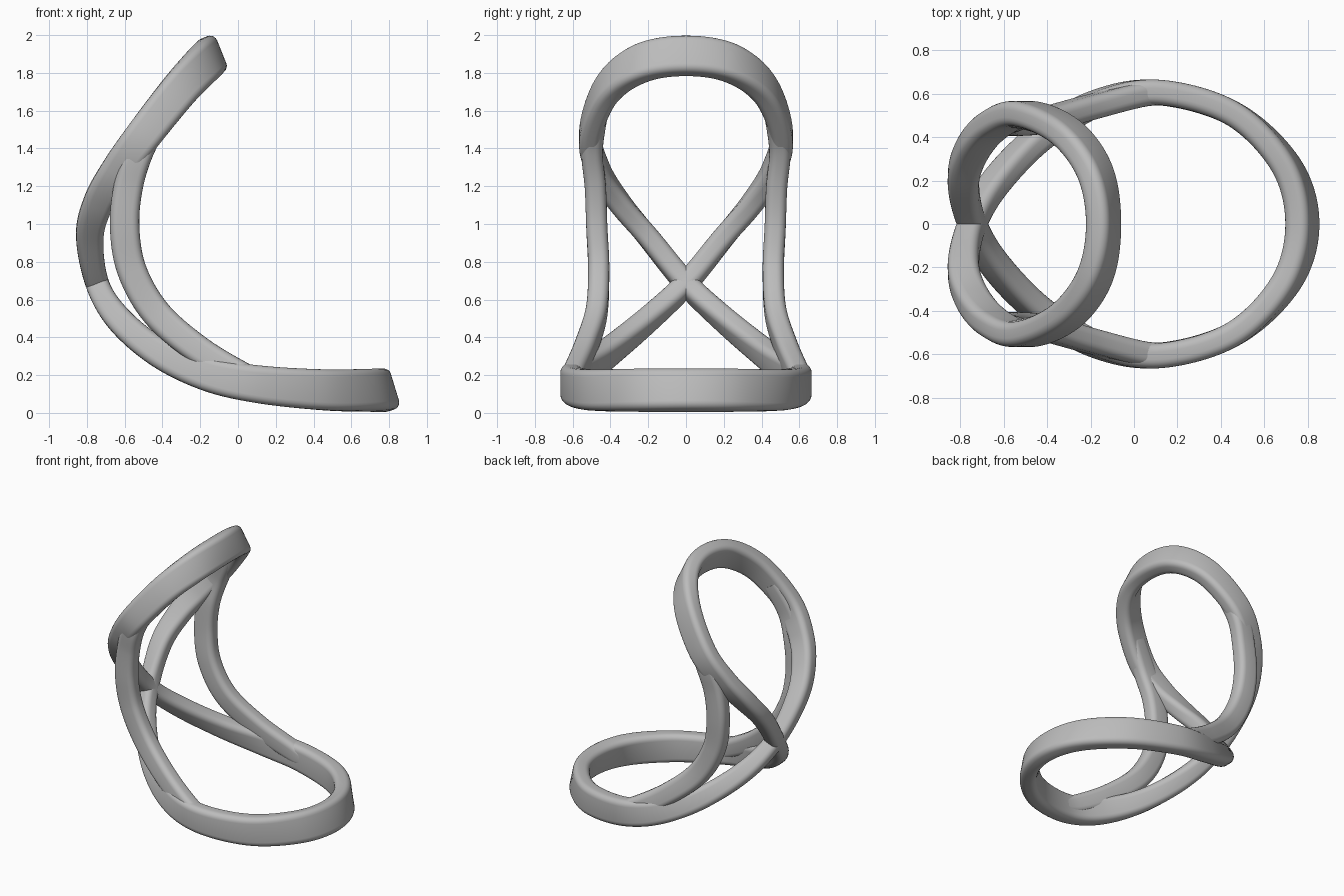
import bpy, bmesh, math
from mathutils import Vector

cube = bpy.data.objects.get("Cube")
if cube:
    bpy.data.objects.remove(cube, do_unlink=True)

grey = bpy.data.materials.new("soft grey")
grey.use_nodes = True
grey.diffuse_color = (0.5, 0.5, 0.5, 1)
grey.node_tree.nodes["Principled BSDF"].inputs["Base Color"].default_value = (0.5, 0.5, 0.5, 1)


def smooth_path(points, closed, steps=14):
    """Catmull-Rom through rows of x, y, z, band angle, half width."""
    n = len(points)
    pick = (lambda i: points[i % n]) if closed else (lambda i: points[min(max(i, 0), n - 1)])
    rows = []
    for i in range(n if closed else n - 1):
        quad = [pick(i + k) for k in (-1, 0, 1, 2)]
        for s in range(steps):
            t = s / steps
            rows.append([0.5 * (2 * b + (c - a) * t + (2 * a - 5 * b + 4 * c - d) * t * t
                                + (3 * b - a - 3 * c + d) * t ** 3) for a, b, c, d in zip(*quad)])
    if not closed:
        rows.append(list(points[-1]))
    return rows


def rounded_section(half_wide, half_thick, radius=0.04, segs=5):
    corners = [(1, 1, 0), (-1, 1, 90), (-1, -1, 180), (1, -1, 270)]
    ring = []
    for sx, sy, start in corners:
        for k in range(segs + 1):
            a = math.radians(start + 90 * k / segs)
            ring.append((sx * (half_wide - radius) + radius * math.cos(a),
                         sy * (half_thick - radius) + radius * math.sin(a)))
    return ring


def sweep(name, points, half_thick, closed):
    rows = smooth_path(points, closed)
    n = len(rows)
    bm = bmesh.new()
    rings = []
    for i, (x, y, z, angle, half_wide) in enumerate(rows):
        after = rows[(i + 1) % n] if closed else rows[min(i + 1, n - 1)]
        before = rows[i - 1] if closed else rows[max(i - 1, 0)]
        tangent = (Vector(after[:3]) - Vector(before[:3])).normalized()
        a = math.radians(angle)
        wide = Vector((math.cos(a), 0, math.sin(a)))
        wide = (wide - tangent * wide.dot(tangent)).normalized()
        thin = tangent.cross(wide)
        rings.append([bm.verts.new(Vector((x, y, z)) + wide * u + thin * v)
                      for u, v in rounded_section(half_wide, half_thick)])
    m = len(rings[0])
    for i in range(n if closed else n - 1):
        r, q = rings[i], rings[(i + 1) % n]
        for k in range(m):
            bm.faces.new((r[k], r[(k + 1) % m], q[(k + 1) % m], q[k]))
    if not closed:
        bm.faces.new(rings[0])
        bm.faces.new(rings[-1])
    bmesh.ops.recalc_face_normals(bm, faces=bm.faces)
    mesh = bpy.data.meshes.new(name)
    bm.to_mesh(mesh)
    bm.free()
    mesh.materials.append(grey)
    obj = bpy.data.objects.new(name, mesh)
    bpy.context.collection.objects.link(obj)
    bpy.ops.object.select_all(action="DESELECT")
    obj.select_set(True)
    bpy.context.view_layer.objects.active = obj
    bpy.ops.object.shade_smooth_by_angle(angle=math.radians(40))


# Folded figure-eight band: one half from the top, through the crossing, to the front tip
half = [
    (-0.14, 0, 1.89, 112, 0.105),
    (-0.18, 0.24, 1.85, 118, 0.105),
    (-0.31, 0.42, 1.71, 130, 0.1),
    (-0.50, 0.507, 1.47, 143, 0.095),
    (-0.64, 0.46, 1.28, 154, 0.088),
    (-0.74, 0.35, 1.11, 168, 0.08),
    (-0.785, 0.2, 0.93, 184, 0.072),
    (-0.745, 0, 0.685, 202, 0.062),
    (-0.63, -0.2, 0.495, 217, 0.07),
    (-0.42, -0.41, 0.32, 234, 0.078),
    (-0.16, -0.56, 0.205, 250, 0.09),
    (0.12, -0.605, 0.15, 262, 0.1),
    (0.46, -0.505, 0.122, 271, 0.108),
    (0.70, -0.27, 0.12, 282, 0.112),
    (0.775, 0, 0.12, 287, 0.113),
]
mirrored = [(x, -y, z, a, w) for x, y, z, a, w in reversed(half[1:-1])]
sweep("folded_band", half + mirrored, 0.058, True)

# Side struts joining the upper loop to the lower loop
strut = [
    (-0.40, 0.47, 1.60, 137, 0.07),
    (-0.515, 0.497, 1.40, 152, 0.075),
    (-0.58, 0.48, 1.2, 168, 0.077),
    (-0.60, 0.472, 0.98, 182, 0.078),
    (-0.56, 0.462, 0.75, 202, 0.078),
    (-0.43, 0.475, 0.525, 222, 0.078),
    (-0.21, 0.535, 0.335, 236, 0.075),
    (0.03, 0.595, 0.195, 249, 0.07),
    (0.16, 0.602, 0.15, 262, 0.06),
]
for name, side in (("left_strut", 1), ("right_strut", -1)):
    sweep(name, [(x, side * y, z, a, w) for x, y, z, a, w in strut], 0.056, False)
